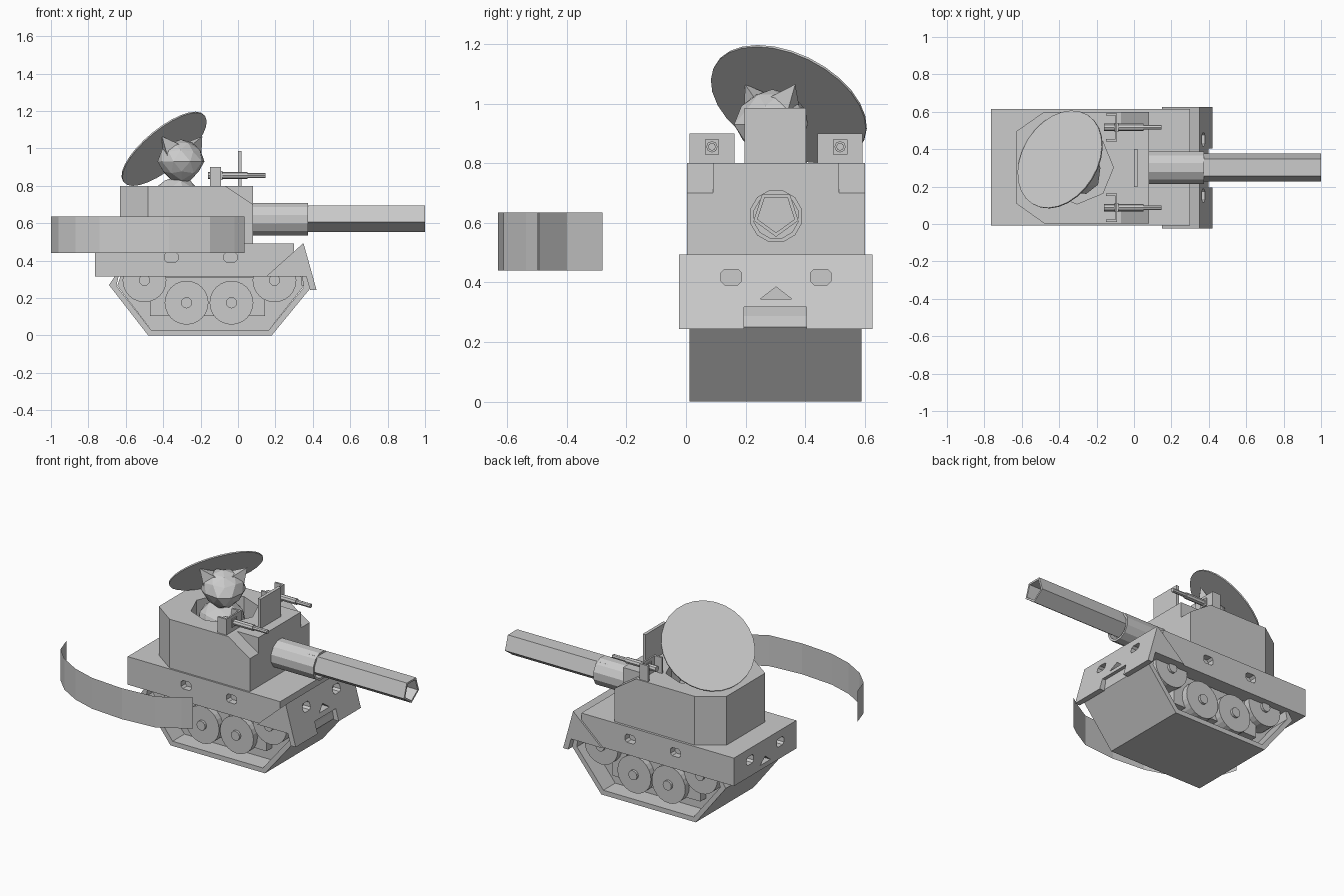
import bpy, bmesh, math
from mathutils import Vector, Matrix

if "Cube" in bpy.data.objects:
    bpy.data.objects.remove(bpy.data.objects["Cube"])

C = 0.302  # y of the vehicle's symmetry plane


def finish(name, bm):
    bmesh.ops.recalc_face_normals(bm, faces=bm.faces)
    me = bpy.data.meshes.new(name)
    bm.to_mesh(me)
    bm.free()
    ob = bpy.data.objects.new(name, me)
    bpy.context.collection.objects.link(ob)
    return ob


def prism(name, pts, axis, a, b):
    """Extrude a 2D profile along an axis from a to b."""
    put = {'x': lambda p, t: (t, p[0], p[1]),
           'y': lambda p, t: (p[0], t, p[1]),
           'z': lambda p, t: (p[0], p[1], t)}[axis]
    bm = bmesh.new()
    lo = [bm.verts.new(put(p, a)) for p in pts]
    hi = [bm.verts.new(put(p, b)) for p in pts]
    bm.faces.new(lo)
    bm.faces.new(hi)
    n = len(pts)
    for i in range(n):
        j = (i + 1) % n
        bm.faces.new((lo[i], lo[j], hi[j], hi[i]))
    return finish(name, bm)


def box(name, x0, x1, y0, y1, z0, z1):
    return prism(name, [(x0, y0), (x1, y0), (x1, y1), (x0, y1)], 'z', z0, z1)


def ngon(cx, cy, r, n, start=0.0):
    return [(cx + r * math.cos(start + 2 * math.pi * i / n),
             cy + r * math.sin(start + 2 * math.pi * i / n)) for i in range(n)]


def cut(ob, *cutters):
    for c in cutters:
        m = ob.modifiers.new("cut", 'BOOLEAN')
        m.operation, m.solver, m.object = 'DIFFERENCE', 'EXACT', c
        bpy.context.view_layer.objects.active = ob
        bpy.ops.object.modifier_apply(modifier=m.name)
        bpy.data.objects.remove(c)


def window(u, v, axis, a, b):
    w, h, k = 0.035, 0.026, 0.012
    pts = [(-w + k, -h), (w - k, -h), (w, -h + k), (w, h - k),
           (w - k, h), (-w + k, h), (-w, h - k), (-w, -h + k)]
    return prism("window_cutter", [(u + x, v + y) for x, y in pts], axis, a, b)


def nose(z, a, b):
    return prism("nose_cutter", [(C - .052, z), (C + .052, z), (C, z + .04)], 'x', a, b)


# Track belt: open-sided trapezoid loop across the full width
outer = [(-.48, 0), (.18, 0), (.385, .25), (.37, .33), (-.65, .33), (-.69, .27)]
inner = [(-.465, .03), (.165, .03), (.35, .255), (.335, .4), (-.62, .4), (-.65, .265)]
belt = prism("track_belt", outer, 'y', .012, .588)
cut(belt, prism("belt_cutter", inner, 'y', -.1, .7))
prism("track_core", [(-.465, .03), (.165, .03), (.345, .255), (.335, .34),
                     (-.62, .34), (-.645, .265)], 'y', .13, .47)

# Road wheels, hubs and wheel beams on both sides
for s in (-1, 1):
    for i, (x, z) in enumerate([(-.5, .295), (-.275, .175), (-.035, .175), (.195, .295)]):
        prism("wheel", ngon(x, z, .117, 24), 'y', C + s * .16, C + s * .265)
        prism("wheel_hub", ngon(x, z, .03, 12), 'y', C + s * .25, C + s * .28)
    ys = sorted((C + s * .16, C + s * .225))
    box("wheel_beam", -.47, .145, *ys, .105, .31)

# Hull with window recesses on sides and back
hull = box("hull", -.765, .30, -.008, .615, .315, .492)
for x in (-.357, -.04):
    cut(hull, window(x, .418, 'y', -.1, .035), window(x, .418, 'y', .572, .7))
for s in (-1, 1):
    cut(hull, window(C + s * .15, .418, 'x', -.9, -.72))
cut(hull, nose(.345, -.9, -.72))

# Sloped front plate with windows, triangle vent and lower notch
front = prism("front_plate", [(.15, .315), (.35, .494), (.42, .243), (.385, .243), (.365, .315)],
              'y', -.024, .626)
cut(front, box("notch_cutter", .3, .6, .195, .405, .1, .317),
    nose(.345, .335, .6))
for s in (-1, 1):
    cut(front, window(C + s * .15, .418, 'x', .325, .6))
box("front_lip", .28, .378, .195, .405, .265, .318)

# Turret with chamfered back, notched front corners and hatch opening
turret = prism("turret", [(-.63, .11), (-.48, .003), (.08, .003), (.08, .6),
                          (-.48, .6), (-.63, .495)], 'z', .485, .8)
for s in (-1, 1):
    cut(turret, prism("corner_cutter", [(-.07, .8), (.08, .70), (.2, .62), (.2, .9), (-.07, .9)],
                      'y', C + s * .212, C + s * .4))
cut(turret, prism("hatch_cutter", ngon(-.305, C, .195, 8), 'z', .66, 1))


# Gun tubes with a recessed bore
def tube(name, z, r, n, start, x0, x1, wall, depth):
    ob = prism(name, ngon(C, z, r, n, start), 'x', x0, x1)
    cut(ob, prism("bore_cutter", ngon(C, z, r - wall, n, start), 'x', x1 - depth, x1 + .1))


tube("gun_sleeve", .622, .09, 12, math.pi / 12, .06, .375, .014, .05)
tube("gun_barrel", .632, .079, 5, -math.pi / 2, .3, 1.0, .014, .5)

# Sight shield
box("sight_shield", 0, .02, .197, .402, .79, .985)

# Small guns on brackets
for y in (.087, .517):
    box("bracket_plate", -.1, -.09, y - .075, y + .075, .8, .9)
    for s in (-1, 1):
        ys = sorted((y + s * .062, y + s * .075))
        box("bracket_side", -.15, -.095, *ys, .8, .9)
    box("gun_collar", -.105, -.083, y - .024, y + .024, .83, .88)
    prism("small_gun_body", ngon(y, .855, .019, 8), 'x', -.16, .05)
    prism("small_gun_barrel", ngon(y, .855, .013, 8), 'x', .03, .147)

# Driver: low-poly cat head turned toward the front right, plus body
face = Matrix.Translation((-.305, .29, .93)) @ Matrix.Rotation(math.radians(-52), 4, 'Z')
bm = bmesh.new()
bmesh.ops.create_icosphere(bm, subdivisions=2, radius=.118)
for v in bm.verts:  # face looks along local +x, chin narrows
    t = min(0, v.co.z) / .118
    v.co.y *= 1.1 * (1 + .3 * t)
    v.co.x *= 1 + .15 * t
    if v.co.x > .09 and v.co.z < .02:
        v.co.x += .02
bm.transform(face)
finish("driver_head", bm)
for s in (-1, 1):
    bm = bmesh.new()
    base = [bm.verts.new((x, s * y, z)) for x, y, z in
            [(.05, .03, .085), (.03, .115, .03), (-.05, .085, .05), (-.04, .03, .09)]]
    tip = bm.verts.new((.01, s * .137, .135))
    bm.faces.new(base)
    for i in range(4):
        bm.faces.new((base[i], base[(i + 1) % 4], tip))
    bm.transform(face)
    finish("driver_ear", bm)
bm = bmesh.new()
bmesh.ops.create_icosphere(bm, subdivisions=2, radius=.14,
                           matrix=Matrix.Translation((-.33, .31, .71)))
finish("driver_body", bm)

# Tilted round hat
n = Vector((-.595, .37, .718)).normalized()
hat = prism("hat", ngon(0, 0, .28, 28), 'z', -.004, .004)
hat.matrix_world = Matrix.Translation((-.395, .345, .998)) @ n.to_track_quat('Z', 'Y').to_matrix().to_4x4()

# Trailing ribbon: thin curved band beside the vehicle
path = [(-1, -.28), (-.96, -.4), (-.87, -.49), (-.74, -.565), (-.59, -.612),
        (-.37, -.63), (-.15, -.612), (-.02, -.537), (.035, -.497)]
bm = bmesh.new()
cols = [[bm.verts.new((x, y, z)) for z in (.44, .635)] for x, y in path]
for a, b in zip(cols, cols[1:]):
    bm.faces.new((a[0], b[0], b[1], a[1]))
finish("ribbon", bm)
